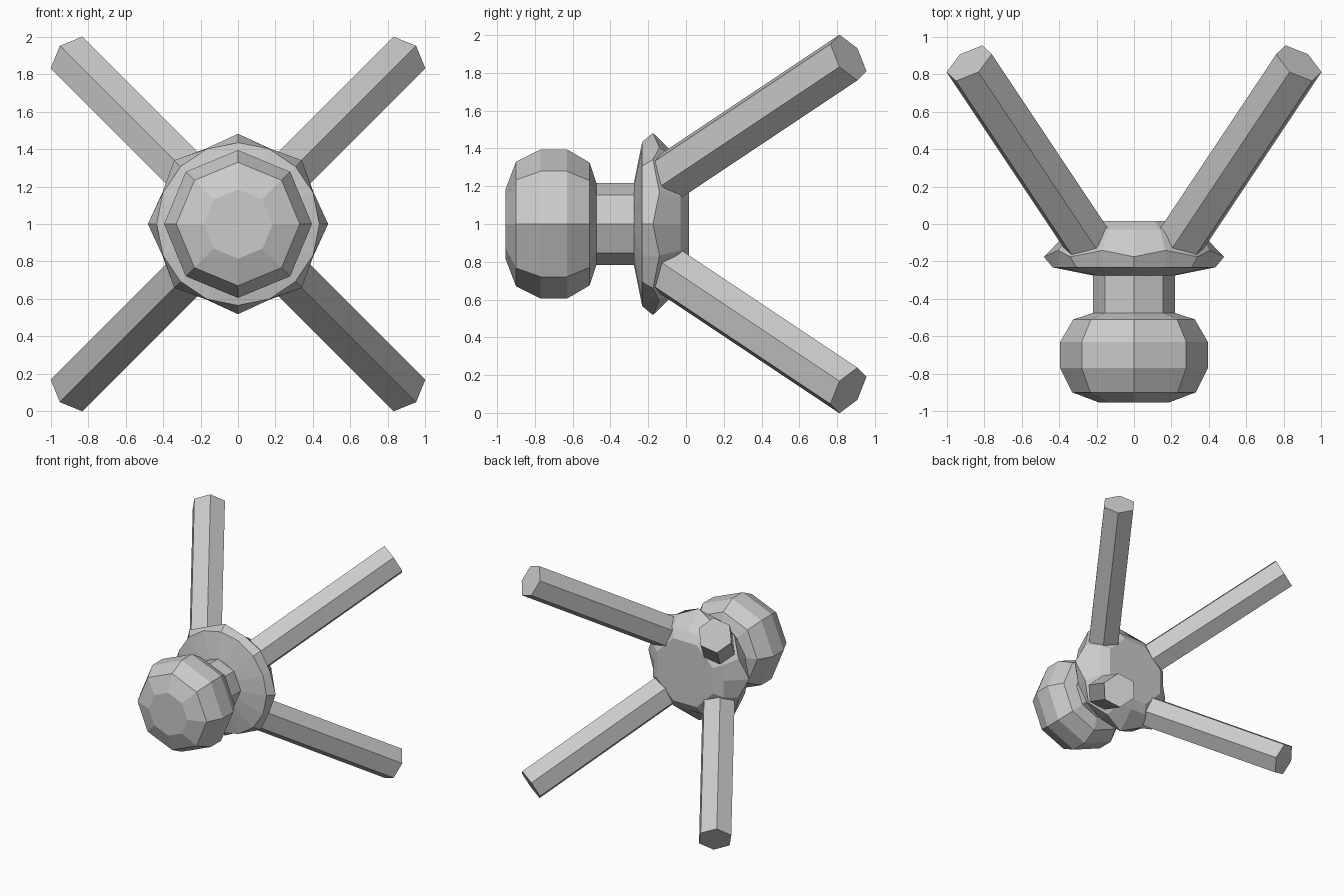
import bpy, bmesh, math
from mathutils import Vector

if "Cube" in bpy.data.objects:
    bpy.data.objects.remove(bpy.data.objects["Cube"])

grey = bpy.data.materials.new("grey")
grey.diffuse_color = (0.6, 0.6, 0.6, 1)
grey.use_nodes = True
grey.node_tree.nodes["Principled BSDF"].inputs["Base Color"].default_value = grey.diffuse_color
CENTRE = Vector((0, 0, 1))


def add_mesh(name, rings):
    """Skin a stack of closed rings, with flat caps at both ends."""
    bm = bmesh.new()
    loops = [[bm.verts.new(p) for p in ring] for ring in rings]
    n = len(loops[0])
    for a, b in zip(loops, loops[1:]):
        for i in range(n):
            j = (i + 1) % n
            bm.faces.new((a[i], a[j], b[j], b[i]))
    bm.faces.new(loops[0])
    bm.faces.new(loops[-1])
    bmesh.ops.recalc_face_normals(bm, faces=bm.faces)
    mesh = bpy.data.meshes.new(name)
    bm.to_mesh(mesh)
    bm.free()
    mesh.materials.append(grey)
    obj = bpy.data.objects.new(name, mesh)
    bpy.context.collection.objects.link(obj)
    return obj


def ring(n, even, odd=None):
    """Ring around the y axis; even and odd points are (radius, y)."""
    pts = []
    for i in range(n):
        r, y = odd if odd and i % 2 else even
        a = 2 * math.pi * i / n
        pts.append(CENTRE + Vector((r * math.cos(a), y, r * math.sin(a))))
    return pts


# Eight-sided knob and neck
profile = [(0.185, -0.955), (0.33, -0.90), (0.395, -0.77), (0.395, -0.63),
           (0.325, -0.51), (0.218, -0.475), (0.218, -0.25)]
add_mesh("knob_and_neck", [ring(8, p) for p in profile])

# Flanged body: round front, scalloped rim, octagonal back
c = math.cos(math.pi / 8)
add_mesh("body", [
    ring(16, (0.22, -0.275)),
    ring(16, (0.435, -0.232)),
    ring(16, (0.482, -0.175), (0.438, -0.141)),
    ring(16, (0.366 * c, -0.03), (0.366, -0.03)),
    ring(16, (0.29 * c, 0.015), (0.29, 0.015)),
])

# Four splayed hexagonal legs
for sx, side in ((1, "right"), (-1, "left")):
    for sz, level in ((1, "upper"), (-1, "lower")):
        axis = Vector((sx, 1.5, sz))
        u = Vector((sx, 0, -sz)).normalized()
        v = axis.cross(u).normalized()
        end = CENTRE + Vector((0.881 * sx, 0.86, 0.881 * sz))
        rings = []
        for centre in (end - axis * 0.655, end):
            rings.append([centre + 0.139 * (math.sin(k * math.pi / 3) * u
                                            + math.cos(k * math.pi / 3) * v)
                          for k in range(6)])
        add_mesh(f"{level}_{side}_leg", rings)
